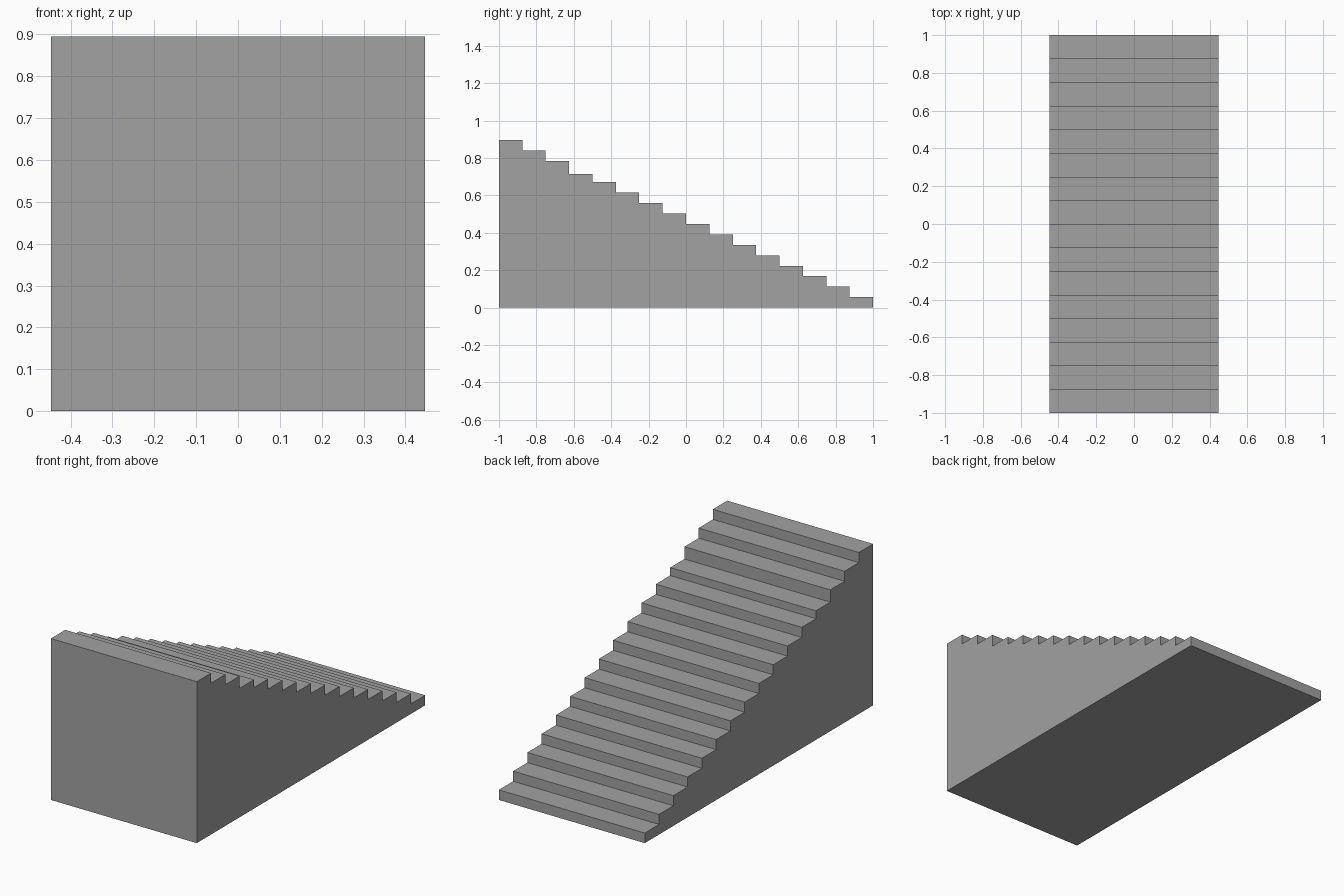
import bpy
import bmesh
from mathutils import Vector

cube = bpy.data.objects.get("Cube")
if cube:
    bpy.data.objects.remove(cube, do_unlink=True)

STEPS = 16
LENGTH = 2.0
HEIGHT = 0.895
WIDTH = 0.895
RUN = LENGTH / STEPS
RISE = HEIGHT / STEPS

# Plain grey
grey = bpy.data.materials.new("stone_grey")
grey.use_nodes = True
colour = (0.36, 0.36, 0.36, 1.0)
grey.diffuse_color = colour
grey.node_tree.nodes["Principled BSDF"].inputs["Base Color"].default_value = colour

# Tread heights, lowest first; one tread sits slightly low
heights = [RISE * (i + 1) for i in range(STEPS)]
heights[12] -= 0.012

# Stepped side profile, climbing from the back to the front
profile = [(LENGTH / 2, 0)]
for i, z in enumerate(heights):
    y = LENGTH / 2 - i * RUN
    profile += [(y, z), (y - RUN, z)]
profile.append((-LENGTH / 2, 0))

# Extrude the profile across the width
bm = bmesh.new()
side = bm.faces.new([bm.verts.new((-WIDTH / 2, y, z)) for y, z in profile])
result = bmesh.ops.extrude_face_region(bm, geom=[side], use_keep_orig=True)
moved = [v for v in result["geom"] if isinstance(v, bmesh.types.BMVert)]
bmesh.ops.translate(bm, verts=moved, vec=Vector((WIDTH, 0, 0)))
bmesh.ops.recalc_face_normals(bm, faces=bm.faces[:])

mesh = bpy.data.meshes.new("staircase")
bm.to_mesh(mesh)
bm.free()
mesh.materials.append(grey)
staircase = bpy.data.objects.new("staircase", mesh)
bpy.context.collection.objects.link(staircase)
